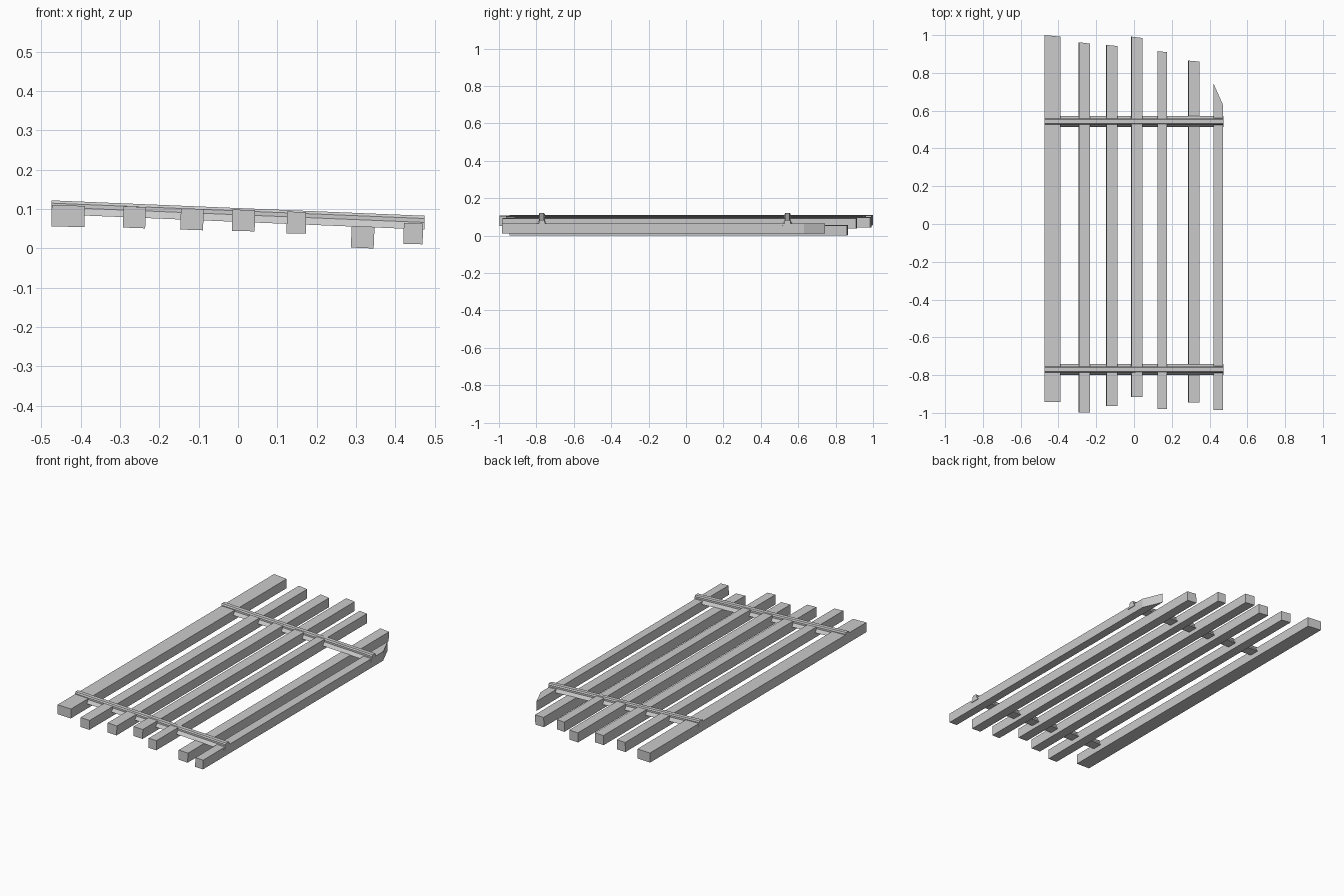
import bpy, bmesh
from math import radians
from mathutils import Matrix

if "Cube" in bpy.data.objects:
    bpy.data.objects.remove(bpy.data.objects["Cube"])


def prism(name, front, back):
    """Solid joining two matching outlines."""
    bm = bmesh.new()
    a = [bm.verts.new(p) for p in front]
    b = [bm.verts.new(p) for p in back]
    n = len(a)
    bm.faces.new(a)
    bm.faces.new(b[::-1])
    for i in range(n):
        bm.faces.new((a[i], b[i], b[(i + 1) % n], a[(i + 1) % n]))
    bmesh.ops.recalc_face_normals(bm, faces=bm.faces[:])
    mesh = bpy.data.meshes.new(name)
    bm.to_mesh(mesh)
    bm.free()
    ob = bpy.data.objects.new(name, mesh)
    bpy.context.collection.objects.link(ob)
    return ob


def slat(name, x0, x1, z0, z1, y0, y_left, y_right, roll):
    """Rough-sawn bar along y; its far end runs from y_left to y_right."""
    cx, cz = (x0 + x1) / 2, (z0 + z1) / 2
    w, h = (x1 - x0) / 2 - 0.001, (z1 - z0) / 2 - 0.001
    rot = Matrix.Translation((cx, 0, cz)) @ Matrix.Rotation(radians(roll), 4, 'Y')
    corners = [(-w, -h), (w, -h), (w, h), (-w, h)]
    from_end = [rot @ Matrix.Translation((x, y0, z)).translation for x, z in corners]
    to_end = [rot @ Matrix.Translation((x, y_left if x < 0 else y_right, z)).translation
              for x, z in corners]
    return prism(name, from_end, to_end)


# Seven uneven slats: x range, z range, near end, far end left / right, roll
slats = [
    (-0.475, -0.389, 0.054, 0.110, -0.943, 1.000, 0.992, 1.5),
    (-0.293, -0.234, 0.051, 0.107, -0.997, 0.962, 0.955, 2.0),
    (-0.147, -0.087, 0.046, 0.102, -0.963, 0.948, 0.942, 2.0),
    (-0.016, 0.044, 0.043, 0.099, -0.917, 0.992, 0.985, 1.5),
    (0.123, 0.174, 0.037, 0.094, -0.980, 0.915, 0.910, 1.0),
    (0.287, 0.347, 0.000, 0.057, -0.945, 0.865, 0.860, 2.5),
    (0.420, 0.471, 0.010, 0.065, -0.985, 0.742, 0.632, 1.5),
]
for i, s in enumerate(slats):
    slat(f"slat_{i + 1}", *s)

# Two sloping cross rails with a flared foot
profile = [(-0.029, 0.0), (0.029, 0.0), (0.016, 0.018), (0.016, 0.028),
           (0.011, 0.035), (-0.011, 0.035), (-0.016, 0.028), (-0.016, 0.018)]
for name, y in (("front_rail", -0.771), ("back_rail", 0.543)):
    prism(name,
          [(-0.474, y + dy, 0.087 + dz) for dy, dz in profile],
          [(0.474, y + dy, 0.048 + dz) for dy, dz in profile])
